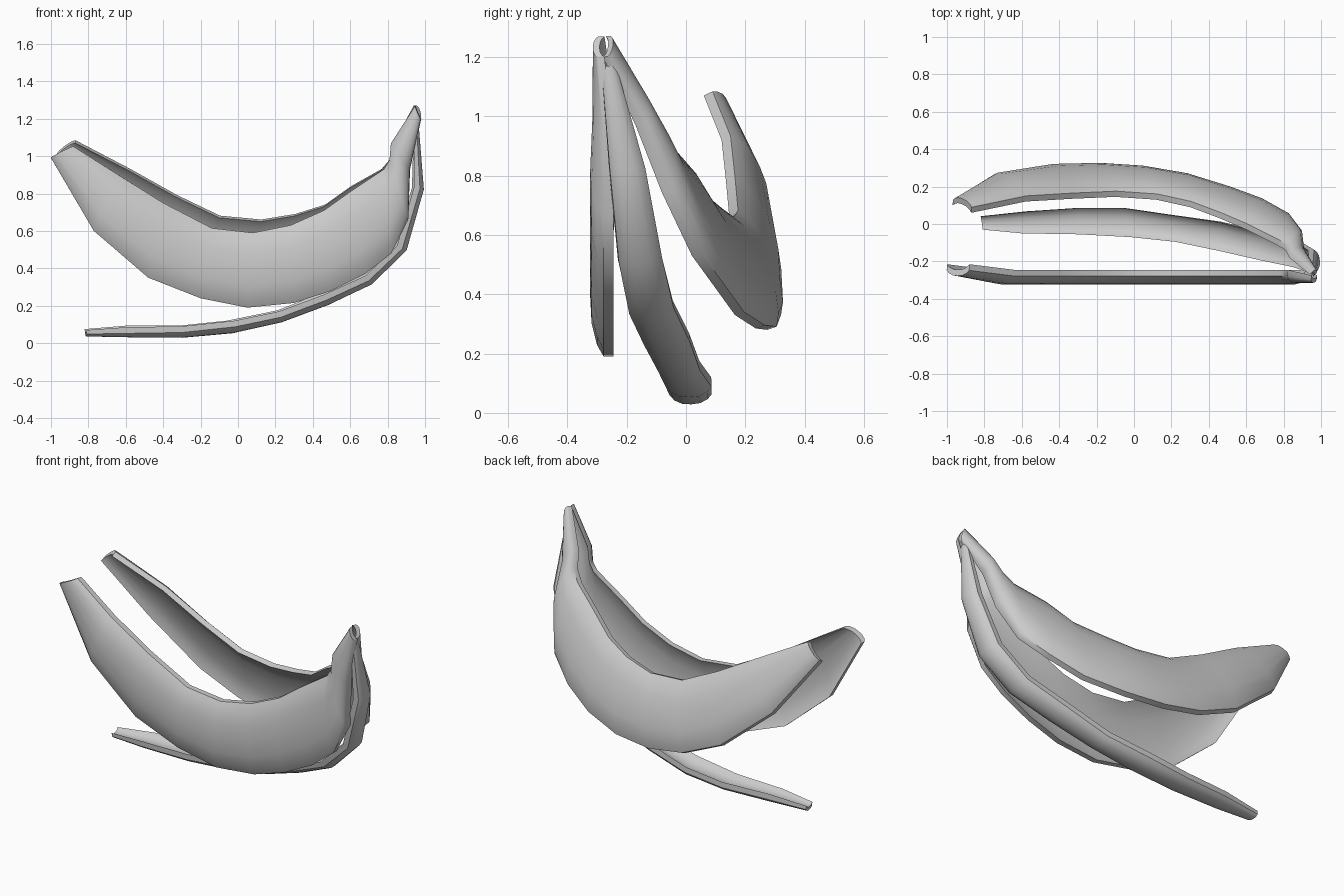
import bpy, bmesh
from mathutils import Vector

# cross-section of a peel: (position across, share of the bulge)
ARC = [(0, 0), (0.1, 0.5), (0.28, 0.9), (0.5, 1), (0.72, 0.9), (0.9, 0.5), (1, 0)]


def peel(name, edge_a, edge_b, side, bulge=0.045, thick=0.033):
    """Loft a curved shell between two edge polylines, bulging to one side."""
    a = [Vector(p) for p in edge_a]
    b = [Vector(p) for p in edge_b]
    mid = [(p + q) / 2 for p, q in zip(a, b)]
    bm = bmesh.new()
    rings = []
    for i, (p, q) in enumerate(zip(a, b)):
        tangent = mid[min(i + 1, len(mid) - 1)] - mid[max(i - 1, 0)]
        n = tangent.cross(q - p).normalized() * side
        w = (q - p).length
        h = min(bulge, 0.22 * w)
        t = min(thick, 0.3 * w)
        inner = [p.lerp(q, s) + n * h * k for s, k in ARC]
        outer = [p.lerp(q, s) + n * (h * k + t) for s, k in ARC]
        rings.append([bm.verts.new(v) for v in inner + outer[::-1]])
    for r0, r1 in zip(rings, rings[1:]):
        m = len(r0)
        for j in range(m):
            k = (j + 1) % m
            bm.faces.new((r0[j], r0[k], r1[k], r1[j]))
    # blunt ends, capped as quads between inner and outer skin
    for r in (rings[0], rings[-1]):
        m = len(r)
        for j in range(m // 2 - 1):
            bm.faces.new((r[j], r[j + 1], r[m - 2 - j], r[m - 1 - j]))
    bmesh.ops.recalc_face_normals(bm, faces=bm.faces)
    mesh = bpy.data.meshes.new(name)
    bm.to_mesh(mesh)
    bm.free()
    obj = bpy.data.objects.new(name, mesh)
    bpy.context.collection.objects.link(obj)
    bpy.ops.object.select_all(action='DESELECT')
    obj.select_set(True)
    bpy.context.view_layer.objects.active = obj
    bpy.ops.object.shade_smooth_by_angle(angle=0.7)
    return obj


# front peel: flat banana outline (x, z) with a depth per station
depth = [-0.215] + [-0.245] * 10 + [-0.275]
upper = [(-0.88, 1.05), (-0.64, 0.9), (-0.4, 0.75), (-0.14, 0.615), (0.08, 0.59), (0.28, 0.63),
         (0.46, 0.71), (0.6, 0.81), (0.78, 0.93), (0.81, 0.98), (0.82, 1.07), (0.95, 1.27)]
lower = [(-1.0, 0.99), (-0.77, 0.6), (-0.48, 0.35), (-0.2, 0.24), (0.05, 0.19), (0.3, 0.215),
         (0.5, 0.28), (0.68, 0.37), (0.82, 0.48), (0.91, 0.66), (0.92, 0.93), (0.98, 1.2)]
peel("front_peel", [(x, y, z) for (x, z), y in zip(upper, depth)],
     [(x, y, z) for (x, z), y in zip(lower, depth)], -1)

# back peel: leaning outwards and bending round to the stem
peel("back_peel",
     [(-0.87, 0.06, 1.07), (-0.58, 0.12, 0.92), (-0.33, 0.135, 0.78), (-0.1, 0.145, 0.67),
      (0.12, 0.13, 0.65), (0.3, 0.09, 0.68), (0.46, 0.03, 0.73), (0.6, -0.03, 0.83),
      (0.76, -0.11, 0.92), (0.81, -0.14, 0.98), (0.83, -0.18, 1.07), (0.94, -0.27, 1.27)],
     [(-0.97, 0.1, 1.0), (-0.75, 0.235, 0.68), (-0.45, 0.285, 0.43), (-0.2, 0.29, 0.32),
      (0.03, 0.275, 0.28), (0.27, 0.235, 0.285), (0.5, 0.165, 0.33), (0.68, 0.1, 0.42),
      (0.82, 0.02, 0.53), (0.89, -0.08, 0.74), (0.9, -0.17, 0.97), (0.96, -0.28, 1.2)], 1)

# bottom peel: lying flat, then sweeping up to the stem
peel("bottom_peel",
     [(-0.82, 0.04, 0.075), (-0.58, 0.065, 0.095), (-0.3, 0.085, 0.095), (-0.06, 0.085, 0.12),
      (0.21, 0.045, 0.175), (0.45, 0.01, 0.27), (0.68, -0.045, 0.38), (0.84, -0.085, 0.54),
      (0.93, -0.14, 0.83), (0.94, -0.235, 1.17)],
     [(-0.81, -0.03, 0.07), (-0.6, -0.05, 0.085), (-0.3, -0.055, 0.09), (-0.02, -0.07, 0.12),
      (0.22, -0.095, 0.17), (0.46, -0.145, 0.26), (0.68, -0.195, 0.36), (0.85, -0.23, 0.52),
      (0.94, -0.26, 0.83), (0.94, -0.285, 1.17)], 1, bulge=0.035)
